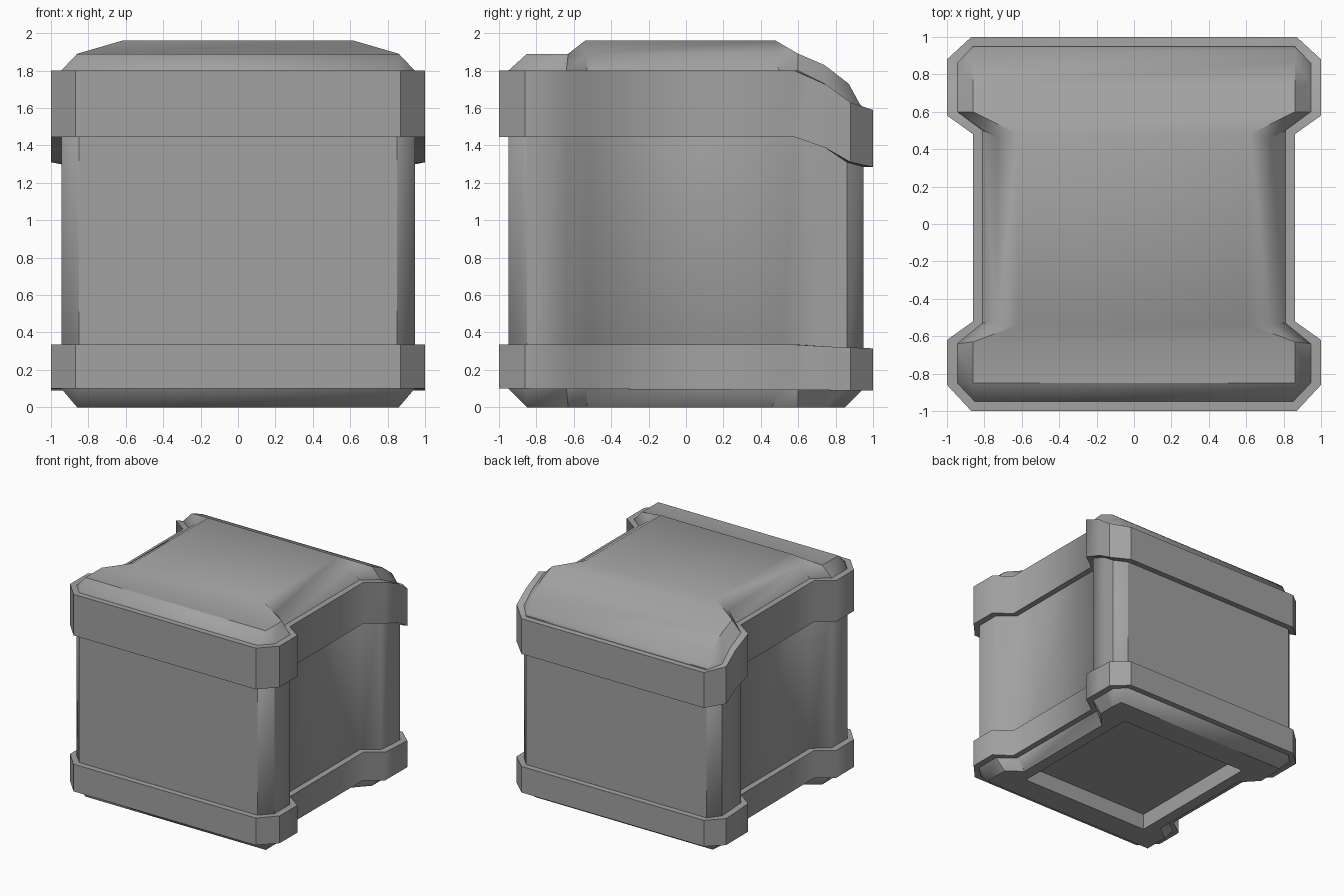
import bpy
import bmesh
import math

cube = bpy.data.objects.get("Cube")
if cube:
    bpy.data.objects.remove(cube, do_unlink=True)

# One grey paint for the whole crate
GREY = (0.36, 0.36, 0.36, 1.0)
grey = bpy.data.materials.new("grey_paint")
grey.use_nodes = True
grey.diffuse_color = GREY
grey.node_tree.nodes["Principled BSDF"].inputs["Base Color"].default_value = GREY

# Right half outlines, front to back, with a pinched waist
BODY = [(.85, -.95), (.945, -.85), (.945, -.64), (.81, -.53), (.81, .5),
        (.945, .6), (.945, .75), (.945, .86), (.86, .95)]
BAND = [(.87, -1), (1, -.86), (1, -.62), (.86, -.52), (.86, .48),
        (1, .58), (1, .75), (1, .88), (.87, 1)]
LID = [(.86, -.85), (.86, -.85), (.86, -.63), (.73, -.53), (.73, .46),
       (.86, .6), (.86, .74), (.86, .87), (.86, .93)]
BASE = LID[:7] + [(.85, .85), (.85, .85)]
POCKET = [(min(x, .63), max(-.63, min(.63, y))) for x, y in BASE]


def sloped(level, *back):
    """Heights along an outline: level, then dropping over the back."""
    return [level] * (9 - len(back)) + list(back)


def ring(bm, outline, heights):
    """Closed ring of vertices, mirrored across x."""
    half = [(x, y, z) for (x, y), z in zip(outline, heights)]
    pts = half + [(-x, y, z) for x, y, z in reversed(half)]
    return [bm.verts.new(p) for p in pts]


def bridge(bm, low, high):
    n = len(low)
    for i in range(n):
        j = (i + 1) % n
        bm.faces.new((low[i], low[j], high[j], high[i]))


def finish(bm, name):
    """Clean the mesh, smooth the waist and keep the chamfers crisp."""
    bmesh.ops.remove_doubles(bm, verts=bm.verts[:], dist=.0005)
    bmesh.ops.recalc_face_normals(bm, faces=bm.faces[:])
    for f in bm.faces:
        f.smooth = True
    for e in bm.edges:
        a, b = e.verts[0].co, e.verts[1].co
        upright = abs(a.z - b.z) > .15 and (a - b).xy.length < .01
        waist = upright and abs(a.y) < .7 and abs(a.x) > .7
        e.smooth = waist or e.calc_face_angle(0) < math.radians(40)
    mesh = bpy.data.meshes.new(name)
    bm.to_mesh(mesh)
    bm.free()
    mesh.materials.append(grey)
    obj = bpy.data.objects.new(name, mesh)
    bpy.context.collection.objects.link(obj)


# Crate shell: base pocket, chamfered foot, walls and lid edge
bm = bmesh.new()
rings = [ring(bm, POCKET, sloped(.14)),
         ring(bm, POCKET, sloped(0)),
         ring(bm, BASE, sloped(0)),
         ring(bm, BODY, sloped(.1)),
         ring(bm, BODY, sloped(1.8, 1.725, 1.63, 1.6)),
         ring(bm, LID, sloped(1.89, 1.83, 1.73, 1.62))]
bm.faces.new(rings[0])
for low, high in zip(rings, rings[1:]):
    bridge(bm, low, high)

# Raised lid panel and the rounded back
right = rings[-1][:9]
left = rings[-1][:8:-1]
fr, fl, br, bl = [bm.verts.new((x, y, 1.96))
                  for y in (-.54, .48) for x in (.62, -.62)]
for i in (1, 5, 6, 7):
    bm.faces.new((left[i], right[i], right[i + 1], left[i + 1]))
bm.faces.new((fl, fr, br, bl))
bm.faces.new((left[2], right[2], fr, fl))
bm.faces.new((bl, br, right[5], left[5]))
for side, f, b in ((right, fr, br), (left, fl, bl)):
    bm.faces.new((side[2], side[3], f))
    bm.faces.new((side[3], side[4], b, f))
    bm.faces.new((side[4], side[5], b))
finish(bm, "crate_shell")


# Bands that wrap the crate
def band(name, bottom, top):
    bm = bmesh.new()
    loop = [ring(bm, BODY, bottom), ring(bm, BAND, bottom),
            ring(bm, BAND, top), ring(bm, BODY, top)]
    for k in range(4):
        bridge(bm, loop[k], loop[(k + 1) % 4])
    finish(bm, name)


band("upper_band", sloped(1.445, 1.385, 1.31, 1.285), sloped(1.8, 1.725, 1.63, 1.59))
band("lower_band", [.095 - .005 * y for x, y in BAND],
     sloped(.335, .325, .32, .315))
